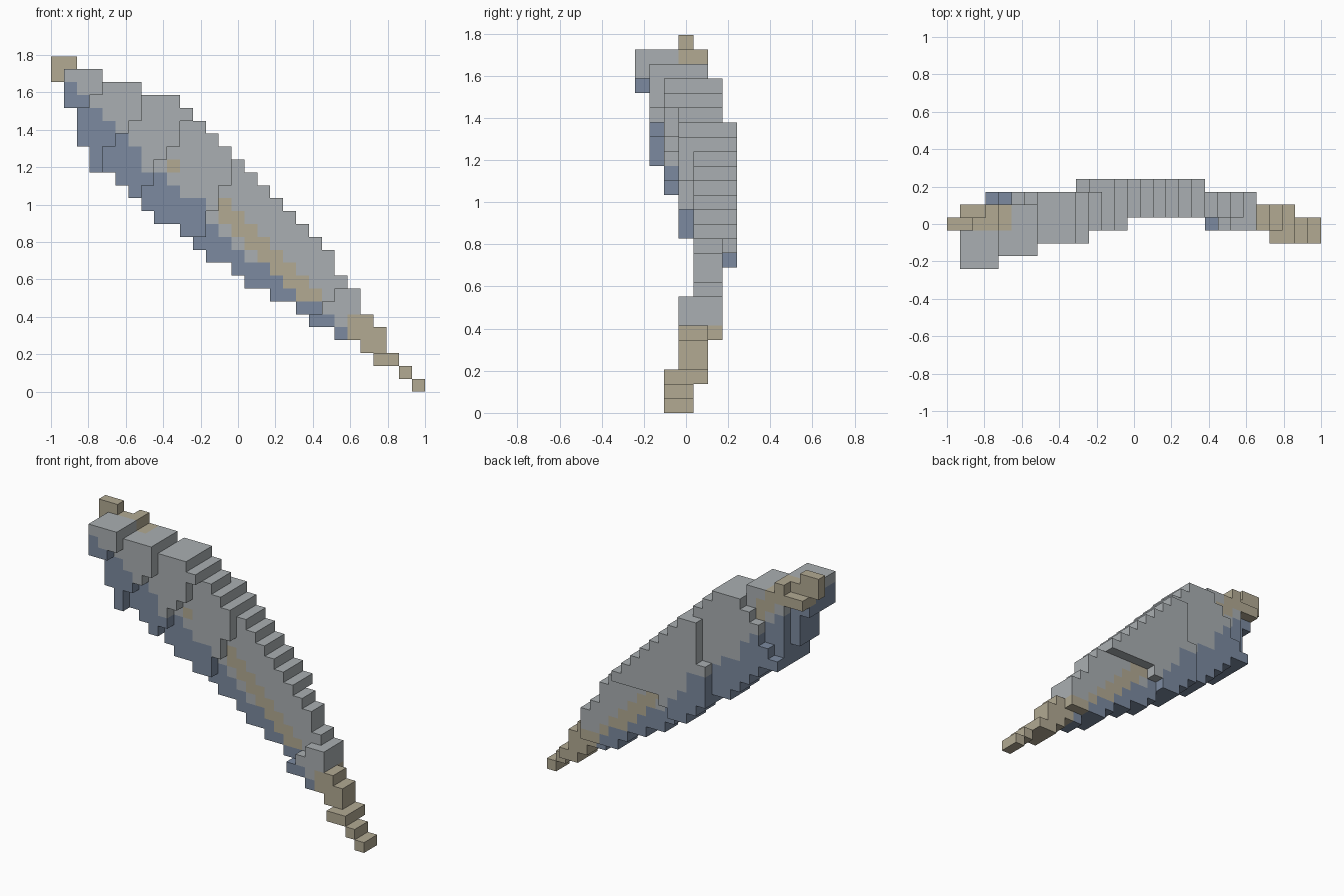
import bpy
import bmesh

cube = bpy.data.objects.get("Cube")
if cube:
    bpy.data.objects.remove(cube, do_unlink=True)

UNIT = 2 / 29  # edge of one block

# Silhouette of the feather: top and bottom block row of every column
TOP = [26] + [25] * 3 + [24] * 3 + [23] * 3 + list(range(22, 10, -1)) + [9, 8, 6, 5, 3, 2, 1]
BOTTOM = [24, 22, 19, 17, 17, 16, 15, 14, 13, 13, 12, 11, 10, 10, 9,
          8, 8, 7, 7, 6, 5, 5, 4, 4, 3, 2, 2, 1, 0]
# Height of the dark lower fringe in every column
FRINGE = [0, 2, 4, 5, 4, 4, 4, 3, 4, 3, 3, 4, 3, 2, 2, 2, 2, 2, 1, 1, 2, 1, 1] + [0] * 6

# Overlapping front plates: depth layer, first column, lowest row per column
FRONT_PLATES = [
    (0, 1, [22, 22, 23]),
    (1, 2, [0, 0, 19, 20, 21]),
    (2, 4, [0, 0, 0, 16, 18, 19, 21]),
    (3, 7, [0, 0, 0, 0, 12, 14, 16]),
]
# Rows under which the front plate near the tip covers a column
TIP_PLATE = {20: 6, 21: 7, 22: 8, 23: 8, 24: 9, 25: 9}
# Upper limits of the stepped back plate near the quill
BACK_LIMIT = {3: 18, 4: 19, 5: 21, 6: 22}


def front_layer(i, k):
    if i == 0:
        return 3
    for layer, first, starts in FRONT_PLATES:
        if first <= i < first + len(starts) and k >= starts[i - first]:
            return layer
    if i > 26 or (i > 24 and k < 3):
        return 2
    return 3 if k < TIP_PLATE.get(i, 0) else 4


def back_layer(i, k):
    low = 10 if i < 14 else 11 if i < 15 else 12
    high = 16 if i == 10 else 20
    if 10 <= i <= 19 and low <= k < high:
        return 6
    if 3 <= i <= 23 and k >= 5 and k < BACK_LIMIT.get(i, 30):
        return 5
    if (i in (1, 2) and 23 <= k < 24) or 3 <= i <= 26:
        return 4
    return 3


def part_of(i, j, k):
    quill = i <= 2 and j >= 3 and k >= 23
    tip = i >= 24 or (i == 23 and k < 6)
    if quill or tip:
        return "shaft"
    if k < BOTTOM[i] + FRINGE[i]:
        return "lower_fringe"
    on_axis = i + k in (26, 27)
    if on_axis and ((i <= 5 and j in (3, 4)) or (i >= 13 and j in (4, 5))):
        return "shaft"
    if (i, j, k) == (9, 3, 17):
        return "shaft"
    return "upper_vane"


# Fill the blocks between the front and back layers
blocks = {}
for i in range(len(TOP)):
    for k in range(BOTTOM[i], TOP[i]):
        for j in range(front_layer(i, k), back_layer(i, k) + 1):
            blocks[i, j, k] = part_of(i, j, k)
blocks[1, 3, 25] = "shaft"


def make_material(name, color):
    mat = bpy.data.materials.new(name)
    mat.use_nodes = True
    mat.diffuse_color = (*color, 1)
    mat.node_tree.nodes["Principled BSDF"].inputs["Base Color"].default_value = (*color, 1)
    return mat


def build_part(name, mat):
    """Skin the outer sides of all blocks belonging to one part."""
    bm = bmesh.new()
    corners = {}

    def corner(p):
        if p not in corners:
            x, y, z = p
            corners[p] = bm.verts.new((x * UNIT - 1, (y - 3.5) * UNIT, z * UNIT))
        return corners[p]

    for cell, part in blocks.items():
        if part != name:
            continue
        for axis in range(3):
            for side in (0, 1):
                near = list(cell)
                near[axis] += 2 * side - 1
                if tuple(near) in blocks:
                    continue
                loop = []
                for u, v in ((0, 0), (1, 0), (1, 1), (0, 1)):
                    p = list(cell)
                    p[axis] += side
                    p[(axis + 1) % 3] += u
                    p[(axis + 2) % 3] += v
                    loop.append(corner(tuple(p)))
                bm.faces.new(loop if side else loop[::-1])
    mesh = bpy.data.meshes.new(name)
    bm.to_mesh(mesh)
    bm.free()
    mesh.materials.append(mat)
    obj = bpy.data.objects.new(name, mesh)
    bpy.context.collection.objects.link(obj)


# Vane, fringe and shaft of the feather
build_part("upper_vane", make_material("pale grey", (0.40, 0.43, 0.445)))
build_part("lower_fringe", make_material("slate blue", (0.20, 0.255, 0.35)))
build_part("shaft", make_material("warm beige", (0.445, 0.40, 0.29)))
